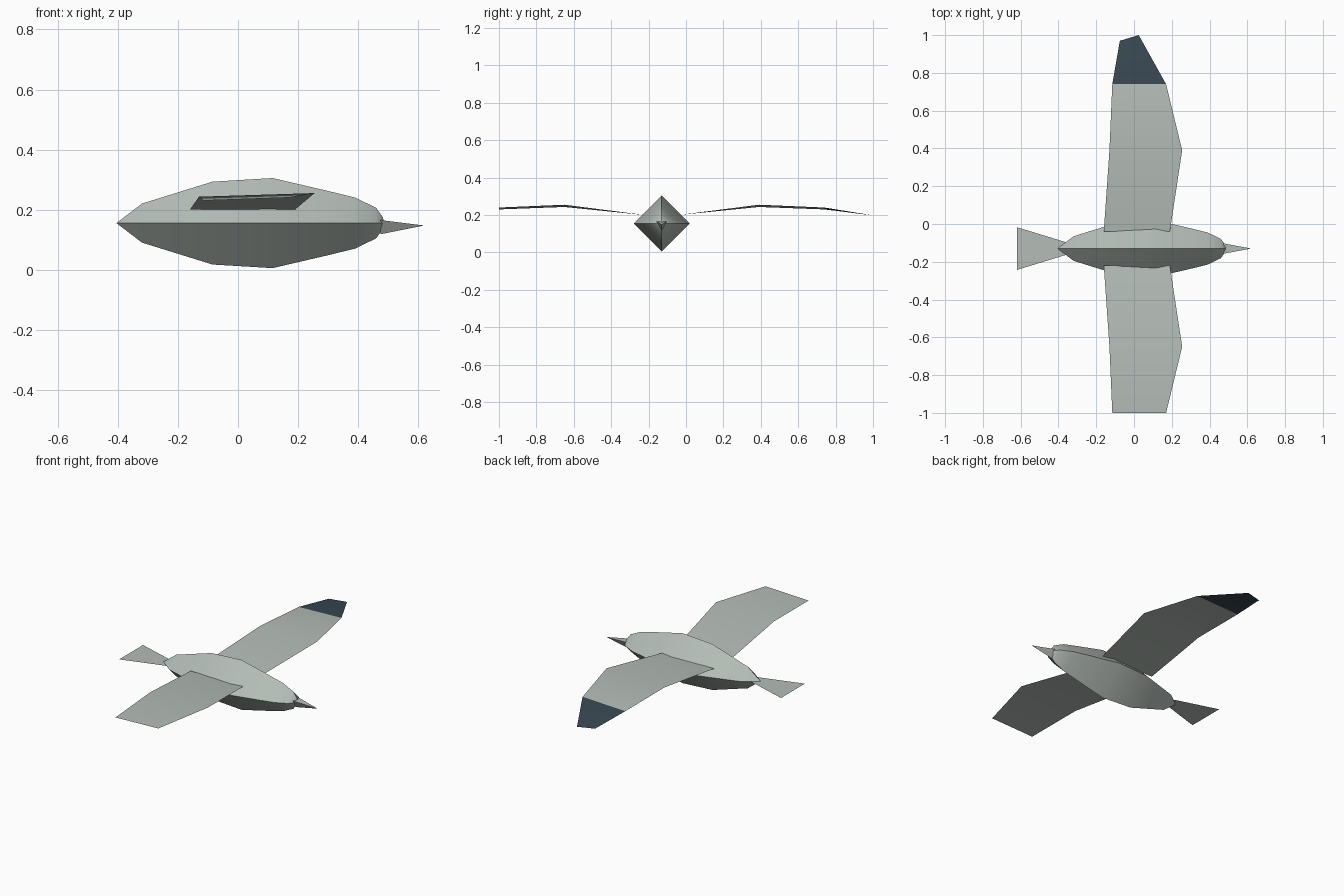
import bpy

if "Cube" in bpy.data.objects:
    bpy.data.objects.remove(bpy.data.objects["Cube"])

AXIS_Y, AXIS_Z = -0.13, 0.155   # centre line of the body


def material(name, rgb):
    m = bpy.data.materials.new(name)
    m.diffuse_color = (*rgb, 1)
    m.use_nodes = True
    m.node_tree.nodes["Principled BSDF"].inputs["Base Color"].default_value = m.diffuse_color
    return m


grey = material("pale grey", (0.46, 0.51, 0.475))
dark = material("dark slate", (0.04, 0.065, 0.085))


def build(name, verts, faces, mats=(grey,)):
    me = bpy.data.meshes.new(name)
    me.from_pydata(verts, [], faces)
    for m in mats:
        me.materials.append(m)
    ob = bpy.data.objects.new(name, me)
    bpy.context.collection.objects.link(ob)
    bpy.ops.object.select_all(action='DESELECT')
    ob.select_set(True)
    bpy.context.view_layer.objects.active = ob
    bpy.ops.object.shade_smooth_by_angle(angle=0.52)
    return ob


# Body: diamond cross-sections (x, half size) lofted between two points
profile = [(-0.32, 0.065), (-0.085, 0.138), (0.115, 0.15), (0.3, 0.107),
           (0.39, 0.085), (0.46, 0.051), (0.482, 0.02)]
verts = []
for x, r in profile:
    verts += [(x, AXIS_Y + r, AXIS_Z), (x, AXIS_Y, AXIS_Z + r),
              (x, AXIS_Y - r, AXIS_Z), (x, AXIS_Y, AXIS_Z - r)]
faces = []
for i in range(len(profile) - 1):
    for k in range(4):
        a, b = 4 * i + k, 4 * i + (k + 1) % 4
        faces.append((a, a + 4, b + 4, b))
rear, front, last = len(verts), len(verts) + 1, 4 * (len(profile) - 1)
verts += [(-0.405, AXIS_Y, AXIS_Z), (0.488, AXIS_Y, AXIS_Z)]
for k in range(4):
    n = (k + 1) % 4
    faces += [(rear, k, n), (front, last + n, last + k)]
build("body", verts, faces)

# Beak: three-sided spike with a flat top
build("beak",
      [(0.475, AXIS_Y + 0.027, 0.165), (0.475, AXIS_Y - 0.027, 0.165),
       (0.475, AXIS_Y, 0.118), (0.62, AXIS_Y, 0.147)],
      [(0, 1, 3), (1, 2, 3), (2, 0, 3), (0, 2, 1)])

# Tail: flat fan
build("tail",
      [(-0.25, AXIS_Y, AXIS_Z), (-0.62, AXIS_Y + 0.113, AXIS_Z),
       (-0.62, AXIS_Y - 0.113, AXIS_Z)],
      [(0, 1, 2)])

# Wings: thin sheets, (trailing x, z), (leading x, z) at each span station
stations = [(0.09, (-0.16, 0.2), (0.19, 0.2)),
            (0.52, (-0.13, 0.243), (0.255, 0.255)),
            (0.87, (-0.115, 0.23), (0.17, 0.24)),
            (1.13, (-0.075, 0.202), (0.025, 0.198))]


def wing(name, side, count):
    v = []
    for i, (span, *edge) in enumerate(stations[:count]):
        for j, (x, z) in enumerate(edge):
            # the trailing corner of the tip sits slightly further in
            s = span - 0.03 if (i == 3 and j == 0) else span
            v.append((x, AXIS_Y + side * s, z))
    f = [(2 * i, 2 * i + 1, 2 * i + 3, 2 * i + 2) for i in range(count - 1)]
    if side < 0:
        f = [q[::-1] for q in f]
    ob = build(name, v, f, (grey, dark))
    # dark wing tip
    for p in ob.data.polygons:
        p.material_index = int(abs(p.center.y - AXIS_Y) > 0.87)


wing("left_wing", 1, 4)
wing("right_wing", -1, 3)
